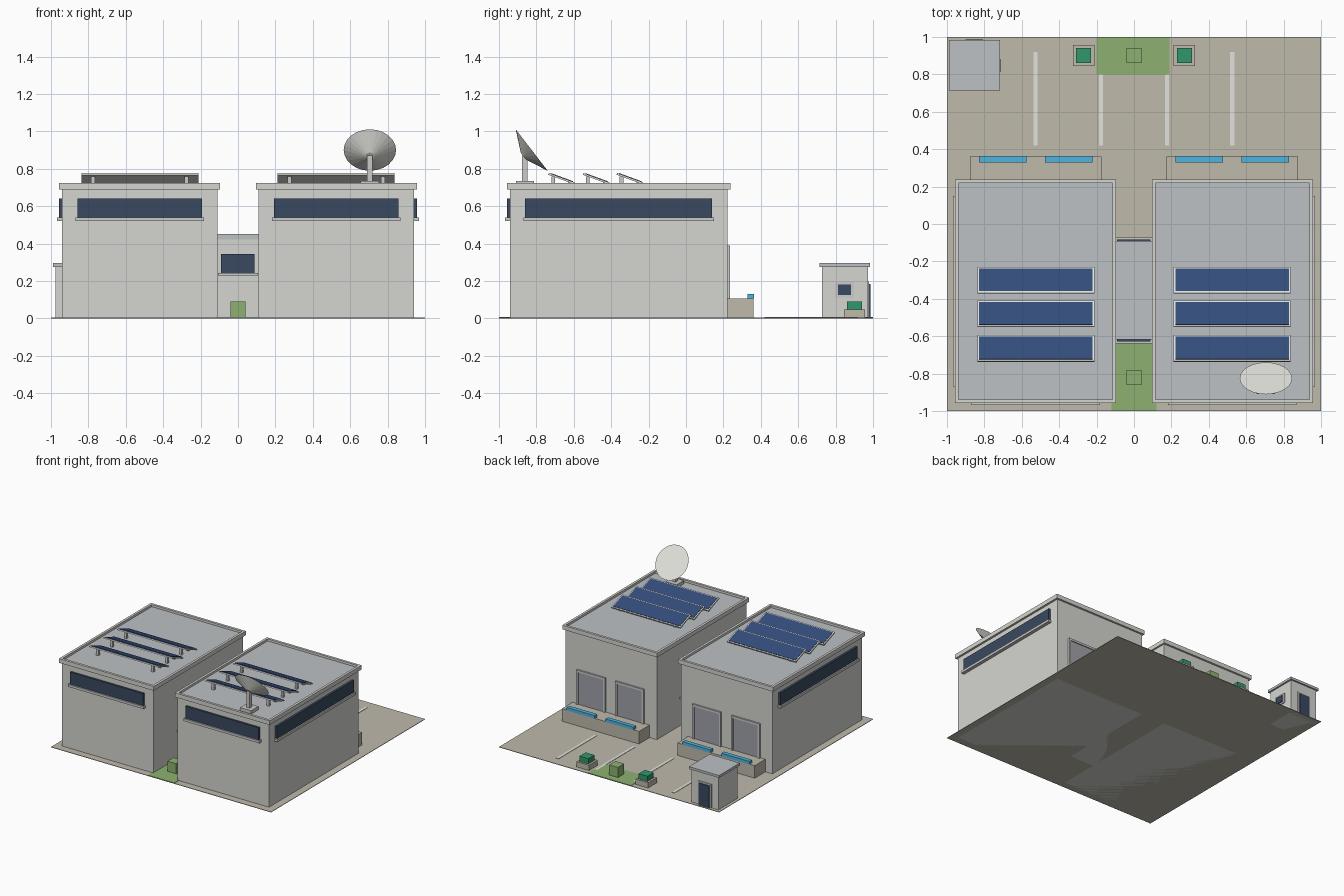
import bpy, bmesh, math
from mathutils import Vector

if "Cube" in bpy.data.objects:
    bpy.data.objects.remove(bpy.data.objects["Cube"])


def mat(name, r, g, b):
    m = bpy.data.materials.new(name)
    m.diffuse_color = tuple((c / 255) ** 2.2 for c in (r, g, b)) + (1,)
    m.use_nodes = True
    m.node_tree.nodes["Principled BSDF"].inputs["Base Color"].default_value = m.diffuse_color
    return m


WALL = mat("wall", 212, 213, 207)
TRIM = mat("trim", 200, 201, 197)
ROOF = mat("roof", 188, 192, 195)
PAVE = mat("paving", 189, 184, 170)
GLASS = mat("glass", 60, 74, 96)
GRASS = mat("grass", 140, 176, 112)
BUSH = mat("bush", 52, 150, 108)
BLUE = mat("bumper_blue", 82, 178, 222)
SOLAR = mat("solar_blue", 54, 78, 122)
DOOR = mat("door_grey", 160, 161, 168)
WHITE = mat("white", 226, 226, 220)


def finish(name, bm, *mats):
    bmesh.ops.recalc_face_normals(bm, faces=bm.faces)
    me = bpy.data.meshes.new(name)
    bm.to_mesh(me)
    bm.free()
    ob = bpy.data.objects.new(name, me)
    bpy.context.collection.objects.link(ob)
    for m in mats:
        me.materials.append(m)
    return ob


def cube_mesh(x0, x1, y0, y1, z0, z1):
    bm = bmesh.new()
    bmesh.ops.create_cube(bm, size=1)
    for v in bm.verts:
        v.co = Vector(((x0, x1)[v.co.x > 0], (y0, y1)[v.co.y > 0], (z0, z1)[v.co.z > 0]))
    return bm


def box(name, x0, x1, y0, y1, z0, z1, m):
    x0, x1 = sorted((x0, x1))
    return finish(name, cube_mesh(x0, x1, y0, y1, z0, z1), m)


def tray_roof(name, x0, x1, y0, y1, z0, z1, rim, drop):
    """Roof slab with a raised parapet and sunken deck."""
    x0, x1 = sorted((x0, x1))
    bm = cube_mesh(x0, x1, y0, y1, z0, z1)
    bm.normal_update()
    top = max(bm.faces, key=lambda f: f.calc_center_median().z)
    bmesh.ops.inset_region(bm, faces=[top], thickness=rim)
    new = bmesh.ops.extrude_face_region(bm, geom=[top])["geom"]
    bmesh.ops.translate(bm, vec=(0, 0, -drop),
                        verts=[g for g in new if isinstance(g, bmesh.types.BMVert)])
    for g in new:
        if isinstance(g, bmesh.types.BMFace):
            g.material_index = 1
    if top.is_valid and top not in new:
        bmesh.ops.delete(bm, geom=[top], context='FACES_ONLY')
    return finish(name, bm, WALL, ROOF)


# ground and lawns
box("ground", -1, 1, -1, 1, 0, 0.004, PAVE)
box("front_lawn", -0.12, 0.12, -1, -0.61, 0.003, 0.007, GRASS)
box("rear_lawn", -0.2, 0.19, 0.8, 1, 0.003, 0.007, GRASS)
for tag, y in (("front", -0.82), ("rear", 0.9)):
    box(tag + "_shrub", -0.04, 0.04, y - 0.04, y + 0.04, 0.004, 0.09, GRASS)

# parking lines
for i, x in enumerate((-0.527, -0.176, 0.176, 0.525)):
    box(f"parking_line_{i}", x - 0.011, x + 0.011, 0.42, 0.92, 0.003, 0.007, WHITE)

# two mirrored halls
for tag, s in (("left", -1), ("right", 1)):
    box(tag + "_hall", s * 0.11, s * 0.94, -0.94, 0.222, 0, 0.695, WALL)
    tray_roof(tag + "_parapet", s * 0.096, s * 0.957, -0.957, 0.238, 0.69, 0.725, 0.028, 0.018)

    # window bands with sills on the front and outer side
    box(tag + "_front_window", s * 0.192, s * 0.858, -0.956, -0.93, 0.54, 0.64, GLASS)
    box(tag + "_front_sill", s * 0.182, s * 0.87, -0.967, -0.93, 0.52, 0.54, TRIM)
    box(tag + "_side_window", s * 0.93, s * 0.957, -0.86, 0.14, 0.54, 0.64, GLASS)
    box(tag + "_side_sill", s * 0.93, s * 0.968, -0.87, 0.15, 0.52, 0.54, TRIM)

    # loading dock with bumpers and framed doors
    box(tag + "_dock", s * 0.175, s * 0.877, 0.21, 0.36, 0, 0.107, PAVE)
    for i, x in enumerate((0.35, 0.703)):
        c, n = s * x, f"{tag}_dock_{i}"
        box(n + "_bumper", c - 0.127, c + 0.127, 0.33, 0.364, 0.106, 0.131, BLUE)
        box(n + "_door", c - 0.115, c + 0.115, 0.21, 0.228, 0.1, 0.375, DOOR)
        for k in (-1, 1):
            box(f"{n}_jamb_{k}", c + k * 0.113, c + k * 0.13, 0.21, 0.236, 0.1, 0.375, TRIM)
        box(n + "_lintel", c - 0.13, c + 0.13, 0.21, 0.236, 0.373, 0.39, TRIM)

    # tilted solar rows on short legs
    for i, y in enumerate((-0.3, -0.48, -0.665)):
        n = f"{tag}_solar_{i}"
        tilt = math.radians(-20)
        frame = box(n + "_frame", -0.313, 0.313, -0.074, 0.074, -0.006, 0.004, WHITE)
        panel = box(n + "_panel", -0.303, 0.303, -0.064, 0.064, 0, 0.007, SOLAR)
        for ob in (frame, panel):
            ob.location = (s * 0.525, y, 0.748)
            ob.rotation_euler.x = tilt
        for k in (-0.25, 0.25):
            c = s * 0.525 + k
            box(f"{n}_rear_leg_{k}", c - 0.01, c + 0.01, y - 0.055, y - 0.035, 0.7, 0.758, TRIM)
            box(f"{n}_front_leg_{k}", c - 0.01, c + 0.01, y + 0.035, y + 0.055, 0.7, 0.73, TRIM)

    # planters by the rear lawn
    c = s * 0.269
    box(tag + "_planter", c - 0.057, c + 0.057, 0.845, 0.957, 0.003, 0.047, PAVE)
    box(tag + "_planter_bush", c - 0.04, c + 0.04, 0.861, 0.941, 0.04, 0.09, BUSH)

# linking block between the halls
box("link_block", -0.112, 0.112, -0.61, -0.1, 0, 0.425, WALL)
box("link_roof", -0.112, 0.112, -0.617, -0.092, 0.422, 0.45, ROOF)
for tag, y, d in (("front", -0.61, -1), ("rear", -0.1, 1)):
    ys = sorted((y - d * 0.01, y + d * 0.018))
    box(f"link_{tag}_window", -0.092, 0.088, *ys, 0.243, 0.345, GLASS)
    ys = sorted((y - d * 0.01, y + d * 0.028))
    box(f"link_{tag}_sill", -0.108, 0.108, *ys, 0.228, 0.243, TRIM)

# gate booth
box("booth", -0.976, -0.73, 0.727, 0.972, 0, 0.278, WALL)
box("booth_roof", -0.99, -0.716, 0.715, 0.985, 0.275, 0.295, ROOF)
box("booth_window_frame", -0.74, -0.722, 0.797, 0.898, 0.112, 0.195, TRIM)
box("booth_window", -0.73, -0.714, 0.812, 0.882, 0.125, 0.18, GLASS)
box("booth_door_frame", -0.915, -0.791, 0.96, 0.979, 0, 0.198, TRIM)
box("booth_door", -0.9, -0.806, 0.96, 0.986, 0.004, 0.185, GLASS)

# roof dish on its mast
box("dish_base", 0.655, 0.755, -0.908, -0.812, 0.7, 0.735, TRIM)
box("dish_mast", 0.69, 0.72, -0.877, -0.847, 0.73, 0.87, TRIM)
bm = bmesh.new()
bmesh.ops.create_cone(bm, cap_ends=True, segments=24, radius1=0.025, radius2=0.14, depth=0.055)
dish = finish("dish", bm, WHITE)
axis = Vector((0, 0.79, 0.61)).normalized()
dish.rotation_euler = axis.to_track_quat('Z', 'Y').to_euler()
dish.location = Vector((0.705, -0.825, 0.9)) - axis * 0.0275
